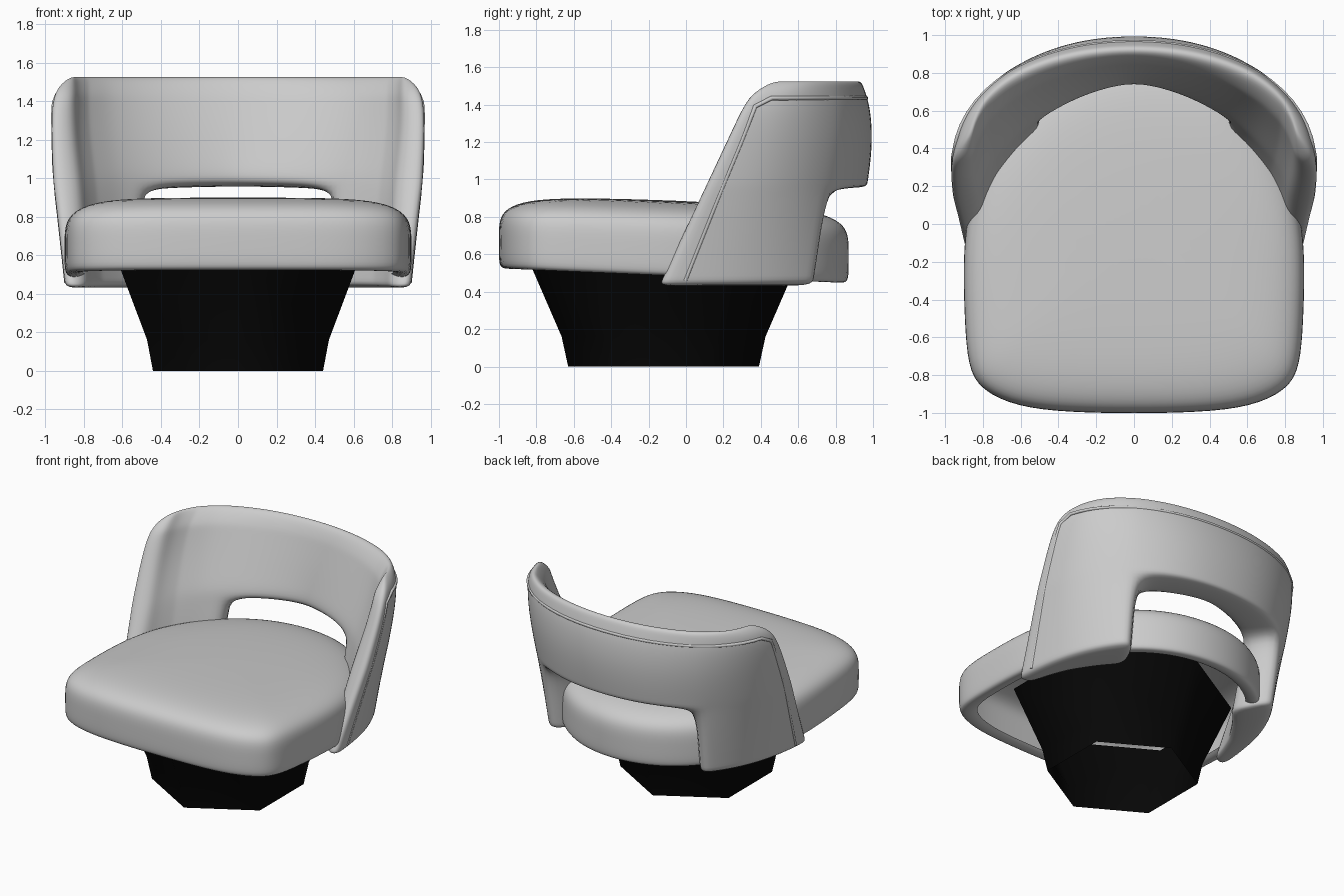
import bpy, bmesh
from math import sin, cos, radians, copysign, pi

if "Cube" in bpy.data.objects:
    bpy.data.objects.remove(bpy.data.objects["Cube"])


def lerp_table(table, z):
    """Linear interpolation through (z, value) pairs."""
    if z <= table[0][0]:
        return table[0][1]
    for (z0, a), (z1, b) in zip(table, table[1:]):
        if z <= z1:
            return a + (b - a) * (z - z0) / (z1 - z0)
    return table[-1][1]


def finish(name, bm, subdiv=0):
    bmesh.ops.recalc_face_normals(bm, faces=bm.faces[:])
    me = bpy.data.meshes.new(name)
    bm.to_mesh(me)
    bm.free()
    ob = bpy.data.objects.new(name, me)
    bpy.context.collection.objects.link(ob)
    for p in me.polygons:
        p.use_smooth = True
    if subdiv:
        m = ob.modifiers.new("subdivision", 'SUBSURF')
        m.levels = m.render_levels = subdiv
    return ob


# Pedestal: open hexagonal tube with flared top, reaching up into the seat
bm = bmesh.new()
rings = []
for r, z in [(0.51, 0), (0.545, 0.16), (0.74, 0.61)]:
    rings.append([bm.verts.new((r * sin(k * pi / 3), -0.12 + r * cos(k * pi / 3), z))
                  for k in range(6)])
for a, b in zip(rings, rings[1:]):
    for k in range(6):
        bm.faces.new((a[k], a[(k + 1) % 6], b[(k + 1) % 6], b[k]))
base = finish("pedestal_base", bm)
mat = bpy.data.materials.new("black_base")
mat.diffuse_color = (0.002, 0.002, 0.002, 1)
mat.use_nodes = True
mat.node_tree.nodes["Principled BSDF"].inputs["Base Color"].default_value = mat.diffuse_color
base.data.materials.append(mat)

# Seat cushion: outline lofted through a rounded, slightly tilted profile, open below
half = [(0, -1.003), (.35, -.997), (.62, -.968), (.81, -.88), (.88, -.76), (.897, -.5),
        (.905, -.2), (.885, .05), (.81, .3), (.69, .5), (.52, .7), (.28, .84), (0, .885)]
outline = half + [(-x, y) for x, y in half[-2:0:-1]]
profile = [(.10, .02), (.07, 0), (.015, 0), (0, .03), (0, .15), (0, .26), (.04, .325),
           (.15, .37), (.35, .392), (.65, .40)]
bm = bmesh.new()
rings = []
for inset, h in profile:
    s = 1 - inset / 0.93
    ring = []
    for x, y in outline:
        px, py = x * s, -0.06 + (y + 0.06) * s
        ring.append(bm.verts.new((px, py, 0.482 - 0.042 * py + h)))
    rings.append(ring)
n = len(outline)
for a, b in zip(rings, rings[1:]):
    for k in range(n):
        bm.faces.new((a[k], a[(k + 1) % n], b[(k + 1) % n], b[k]))
top = bm.verts.new((0, -0.06, 0.887))
for k in range(n):
    bm.faces.new((rings[-1][k], rings[-1][(k + 1) % n], top))
finish("seat_cushion", bm, 2)

# Backrest: wraparound shell, each height is a superellipse arc (outer and inner)
OUTER = {"rx": [(.42, .90), (.7, .93), (1.0, .965), (1.3, .975), (1.46, .965), (1.527, .87)],
         "ym": [(.42, .95), (.95, .97), (1.2, 1.006), (1.4, .985), (1.527, .94)],
         "n": [(.4, 2.25), (1.527, 2.1)],
         "yf": [(.42, -.17), (1.46, .325), (1.527, .46)]}
INNER = {"rx": [(.42, .79), (.9, .82), (1.3, .86), (1.527, .85)],
         "ym": [(.42, .71), (.95, .755), (1.0, .735), (1.2, .785), (1.45, .86), (1.527, .90)],
         "n": [(.42, 1.55), (.95, 1.57), (1.5, 1.92)],
         "yf": [(.42, -.13), (1.46, .355), (1.527, .48)]}
# inner support loops sit further from the rim, giving a softer inner roll
SOFT_COL, SOFT_ROW = {85: 78, 75: 67, 46: 48}, {.98: 1.01, 1.48: 1.44}
EDGE, LIP = 39.5, .935


def shell_point(side, deg, z):
    rx, ym, n, yf = (lerp_table(side[k], z) for k in ("rx", "ym", "n", "yf"))
    e, a = 2 / n, radians(abs(deg))
    return (copysign(rx * sin(a) ** e, deg), yf + (ym - yf) * max(cos(a), 0) ** e, z)


pos = [10, 20, 30, EDGE, 46, 55, 65, 75, 85, 90]
cols = [-d for d in reversed(pos)] + [0] + pos
rows = [.43, .47, .6, .76, LIP, .98, 1.1, 1.25, 1.4, 1.48, 1.527]
bm = bmesh.new()
verts = {}


def vert(layer, i, j):
    key = (layer, i, j)
    if key not in verts:
        d, z = abs(cols[i]), rows[j]
        if z == LIP and d <= EDGE:          # bowed lip with rounded corners
            z += .02 * (1 - (d / EDGE) ** 2)
            if d == EDGE:
                d, z = (39.5 if layer else 36.5), .92
        elif d == EDGE and z < LIP:         # rear edges of the side wings
            d = 40.5 if layer else 39.5 - 3 * (z - .43)
        if layer:
            d, z = SOFT_COL.get(d, d), SOFT_ROW.get(z, z)
        side = INNER if layer else OUTER
        verts[key] = bm.verts.new(shell_point(side, copysign(d, cols[i]), z))
    return verts[key]


cells = {(i, j) for i in range(len(cols) - 1) for j in range(len(rows) - 1)
         if not (max(abs(cols[i]), abs(cols[i + 1])) <= EDGE and rows[j] < LIP)}
for i, j in cells:
    corners = [(i, j), (i + 1, j), (i + 1, j + 1), (i, j + 1)]
    for layer in (0, 1):
        bm.faces.new([vert(layer, *c) for c in corners])
    # close the rim wherever the neighbouring cell is missing
    for k, (di, dj) in enumerate([(0, -1), (1, 0), (0, 1), (-1, 0)]):
        if (i + di, j + dj) not in cells:
            a, b = corners[k], corners[(k + 1) % 4]
            bm.faces.new((vert(0, *a), vert(0, *b), vert(1, *b), vert(1, *a)))
finish("backrest_shell", bm, 2)

# Piping seam along the outer edge of the backrest
path = [shell_point(OUTER, -84, z) for z in (.46, .6, .75, .9, 1.05, 1.2, 1.33, 1.39)]
right = [(-x, y, z) for x, y, z in reversed(path)]
path += [shell_point(OUTER, d, 1.435) for d in range(-78, 79, 6)] + right
cu = bpy.data.curves.new("backrest_piping", 'CURVE')
cu.dimensions = '3D'
cu.bevel_depth = 0.012
cu.bevel_resolution = 1
cu.use_fill_caps = True
sp = cu.splines.new('POLY')
sp.points.add(len(path) - 1)
for p, co in zip(sp.points, path):
    p.co = (co[0] * .99, co[1] * .99, co[2], 1)
sp.use_smooth = True
piping = bpy.data.objects.new("backrest_piping", cu)
bpy.context.collection.objects.link(piping)
